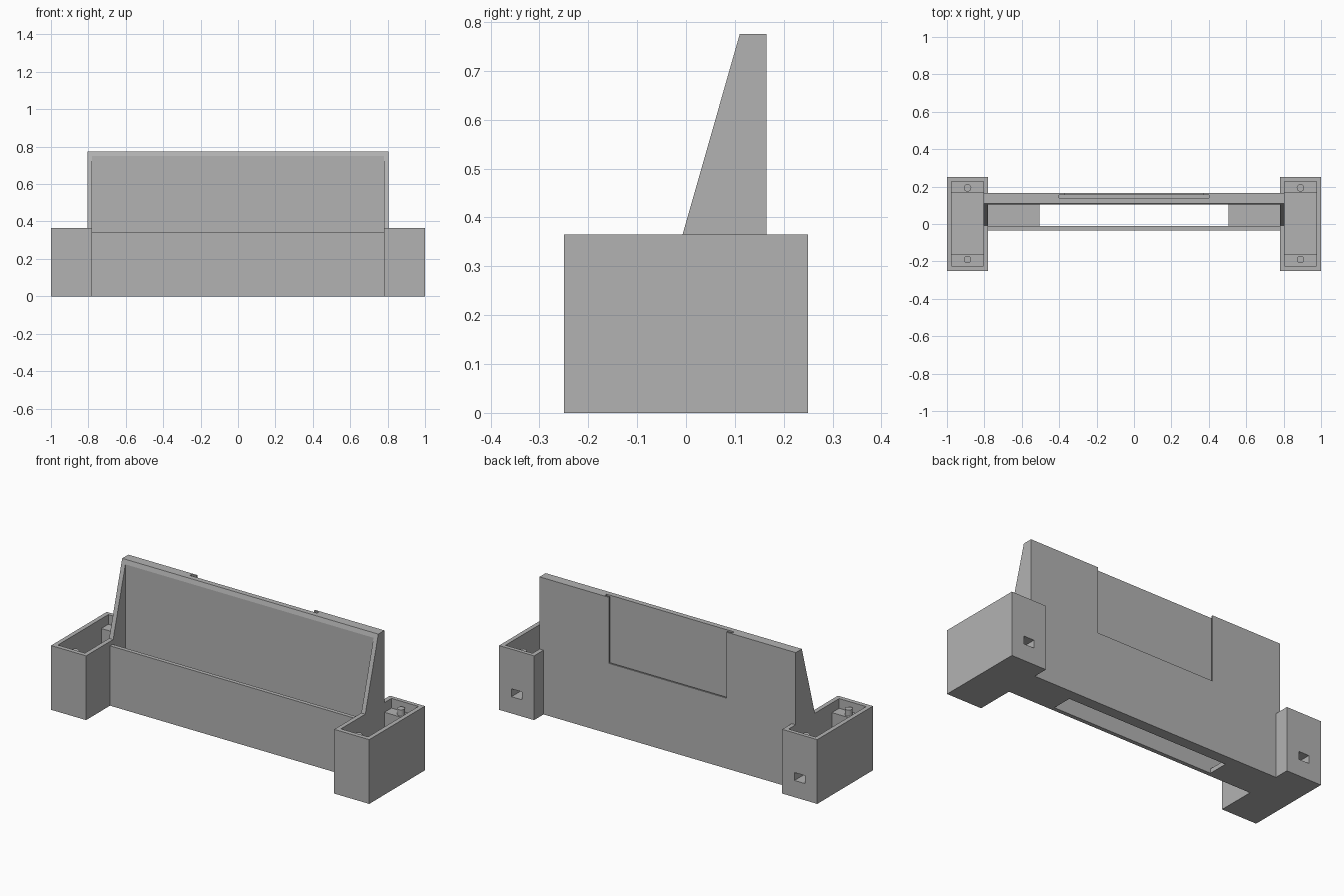
import bpy
import bmesh

cube = bpy.data.objects.get("Cube")
if cube:
    bpy.data.objects.remove(cube, do_unlink=True)

grey = bpy.data.materials.new("plain grey")
grey.use_nodes = True
grey.diffuse_color = (0.45, 0.45, 0.45, 1)
grey.node_tree.nodes["Principled BSDF"].inputs["Base Color"].default_value = (0.45, 0.45, 0.45, 1)


def finish(name, bm):
    bmesh.ops.recalc_face_normals(bm, faces=bm.faces)
    mesh = bpy.data.meshes.new(name)
    bm.to_mesh(mesh)
    bm.free()
    mesh.materials.append(grey)
    obj = bpy.data.objects.new(name, mesh)
    bpy.context.scene.collection.objects.link(obj)
    return obj


def prism(name, profile, x0, x1):
    """Extrude a (y, z) profile along x."""
    bm = bmesh.new()
    face = bm.faces.new([bm.verts.new((x0, y, z)) for y, z in profile])
    moved = bmesh.ops.extrude_face_region(bm, geom=[face])["geom"]
    verts = [v for v in moved if isinstance(v, bmesh.types.BMVert)]
    bmesh.ops.translate(bm, verts=verts, vec=(x1 - x0, 0, 0))
    return finish(name, bm)


def box(name, x, y, z):
    return prism(name, [(y[0], z[0]), (y[1], z[0]), (y[1], z[1]), (y[0], z[1])], *x)


def cut(target, cutter):
    """Subtract the cutter, bake the result and discard the cutter."""
    cutter.hide_render = True
    mod = target.modifiers.new("cut", "BOOLEAN")
    mod.operation = "DIFFERENCE"
    mod.solver = "EXACT"
    mod.object = cutter
    graph = bpy.context.evaluated_depsgraph_get()
    mesh = bpy.data.meshes.new_from_object(target.evaluated_get(graph))
    target.modifiers.clear()
    target.data = mesh
    bpy.data.objects.remove(cutter, do_unlink=True)


def post(name, x, y):
    bm = bmesh.new()
    bmesh.ops.create_cone(bm, cap_ends=True, segments=24, radius1=0.02, radius2=0.02, depth=0.04)
    bmesh.ops.translate(bm, verts=bm.verts, vec=(x, y, 0.325))
    obj = finish(name, bm)
    for p in obj.data.polygons:
        p.use_smooth = abs(p.normal.z) < 0.5


WALL = 0.025
BOX_TOP = 0.365
TOP = 0.775

# Back wall with a sloped upper lip
back = prism("back_wall", [(0.103, 0), (0.165, 0), (0.165, TOP), (0.11, TOP), (0.103, 0.75)], -0.78, 0.78)
# Slide-in panel channel and its window, open at the top
cut(back, box("channel_cutter", (-0.4, 0.4), (0.14, 0.155), (0.38, 0.9)))
cut(back, box("window_cutter", (-0.37, 0.37), (0.148, 0.2), (0.4, 0.9)))

# Front wall and slotted floor
box("front_wall", (-0.78, 0.78), (-0.035, -0.012), (0, 0.34))
floor = box("floor", (-0.78, 0.78), (-0.012, 0.103), (0, WALL))
cut(floor, box("slot_cutter", (-0.505, 0.505), (-0.1, 0.2), (-0.1, 0.1)))

for side, s in (("left", 1), ("right", -1)):
    def span(a, b):
        return tuple(sorted((s * a, s * b)))

    # Open end box with a rectangular hole in its back
    tray = box(side + "_end_box", span(0.78, 1), (-0.25, 0.25), (0, BOX_TOP))
    cut(tray, box("cavity_cutter", span(0.805, 0.975), (-0.225, 0.228), (WALL, 0.5)))
    cut(tray, box("hole_cutter", span(0.857, 0.922), (0.2, 0.3), (0.095, 0.14)))

    # Ledges with locating posts
    for end, y in (("front", (-0.225, -0.16)), ("back", (0.165, 0.228))):
        ledge = box(f"{side}_{end}_ledge", span(0.805, 0.975), y, (WALL, 0.31))
        if end == "back":
            cut(ledge, box("hole_cutter", span(0.857, 0.922), (0.1, 0.3), (0.095, 0.14)))
        post(f"{side}_{end}_post", s * 0.89, 0.193 if end == "back" else -0.19)

    # Sloped gusset standing on the box wall
    prism(side + "_gusset", [(-0.007, BOX_TOP), (0.165, BOX_TOP), (0.165, TOP), (0.11, TOP)],
          *span(0.78, 0.805))
